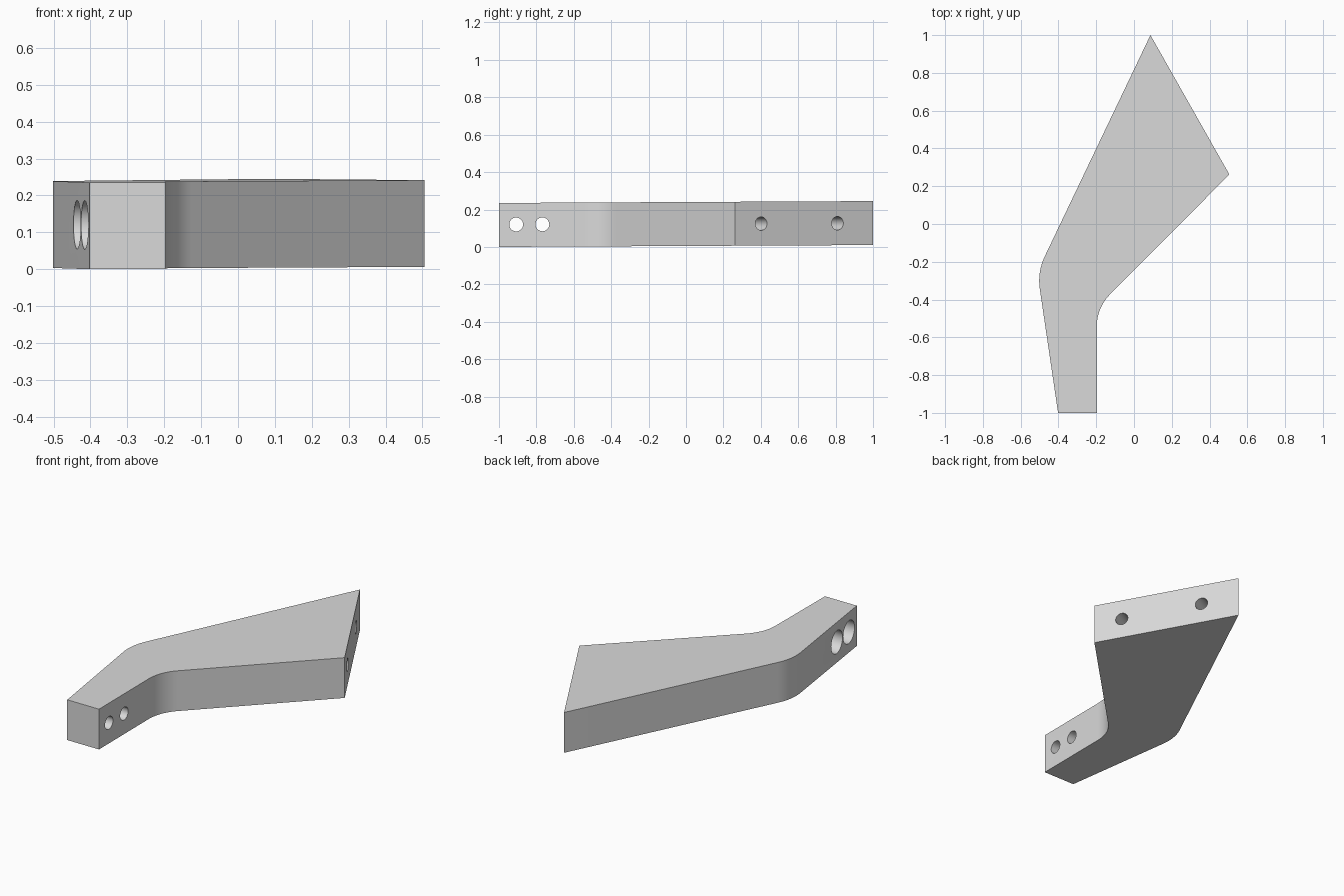
import bpy, bmesh, math
from mathutils import Vector

if "Cube" in bpy.data.objects:
    bpy.data.objects.remove(bpy.data.objects["Cube"])

THICK = 0.235
TILT = 0.005  # the plate leans up slightly towards the back

mat = bpy.data.materials.new("plain grey")
mat.diffuse_color = (0.7, 0.7, 0.7, 1)
mat.use_nodes = True
mat.node_tree.nodes["Principled BSDF"].inputs["Base Color"].default_value = mat.diffuse_color


def fillet(prev, corner, nxt, radius, steps=12):
    """Points of an arc that rounds one outline corner."""
    c = Vector(corner)
    a, b = (Vector(prev) - c).normalized(), (Vector(nxt) - c).normalized()
    half = a.angle(b) / 2
    centre = c + (a + b).normalized() * radius / math.sin(half)
    t = radius / math.tan(half)
    start, end = (c + a * t - centre).normalized(), (c + b * t - centre).normalized()
    return [centre + start.slerp(end, i / steps) * radius for i in range(steps + 1)]


# Plate outline: (x, y, corner radius)
outline = [(-0.402, -1, 0), (-0.197, -1, 0), (-0.197, -0.443, 0.24),
           (0.505, 0.262, 0), (0.087, 1, 0), (-0.512, -0.254, 0.3)]
points = []
for i, (x, y, r) in enumerate(outline):
    if r:
        points += fillet(outline[i - 1][:2], (x, y), outline[(i + 1) % len(outline)][:2], r)
    else:
        points.append(Vector((x, y)))

bm = bmesh.new()
face = bm.faces.new([bm.verts.new((p.x, p.y, TILT * (p.y + 1))) for p in points])
top = bmesh.ops.extrude_face_region(bm, geom=[face])["geom"]
bmesh.ops.translate(bm, vec=(0, 0, THICK), verts=[v for v in top if isinstance(v, bmesh.types.BMVert)])
bmesh.ops.recalc_face_normals(bm, faces=bm.faces)
mesh = bpy.data.meshes.new("bracket_plate")
bm.to_mesh(mesh)
bm.free()
mesh.materials.append(mat)
plate = bpy.data.objects.new("bracket_plate", mesh)
bpy.context.collection.objects.link(plate)


def drill(start, end, radius):
    """Cut a round hole between two points."""
    a, b = Vector(start), Vector(end)
    bpy.ops.mesh.primitive_cylinder_add(vertices=40, radius=radius, depth=(b - a).length,
                                        location=(a + b) / 2,
                                        rotation=(b - a).to_track_quat('Z', 'Y').to_euler())
    cutter = bpy.context.object
    cutter.name = "hole_cutter"
    cutter.hide_render = True
    cutter.data.materials.append(mat)
    bpy.context.view_layer.objects.active = plate
    mod = plate.modifiers.new("hole", 'BOOLEAN')
    mod.operation, mod.solver, mod.object = 'DIFFERENCE', 'EXACT', cutter
    bpy.ops.object.modifier_apply(modifier=mod.name)
    bpy.data.objects.remove(cutter)


# Counterbored through holes in the narrow arm
for y in (-0.908, -0.768):
    z = THICK / 2 + TILT * (y + 1) + 0.002
    drill((-0.7, y, z), (-0.29, y, z), 0.066)
    drill((-0.35, y, z), (0.0, y, z), 0.037)

# Blind holes square to the wide end face
end_a, end_b = Vector((0.505, 0.262, 0)), Vector((0.087, 1, 0))
normal = Vector((0.738, 0.418, 0)).normalized()
for y in (0.402, 0.81):
    p = end_a.lerp(end_b, (y - end_a.y) / (end_b.y - end_a.y))
    p.z = THICK / 2 + TILT * (y + 1)
    drill(p + normal * 0.1, p - normal * 0.25, 0.036)

bpy.ops.object.select_all(action='DESELECT')
plate.select_set(True)
bpy.context.view_layer.objects.active = plate
bpy.ops.object.shade_smooth_by_angle(angle=math.radians(30))
